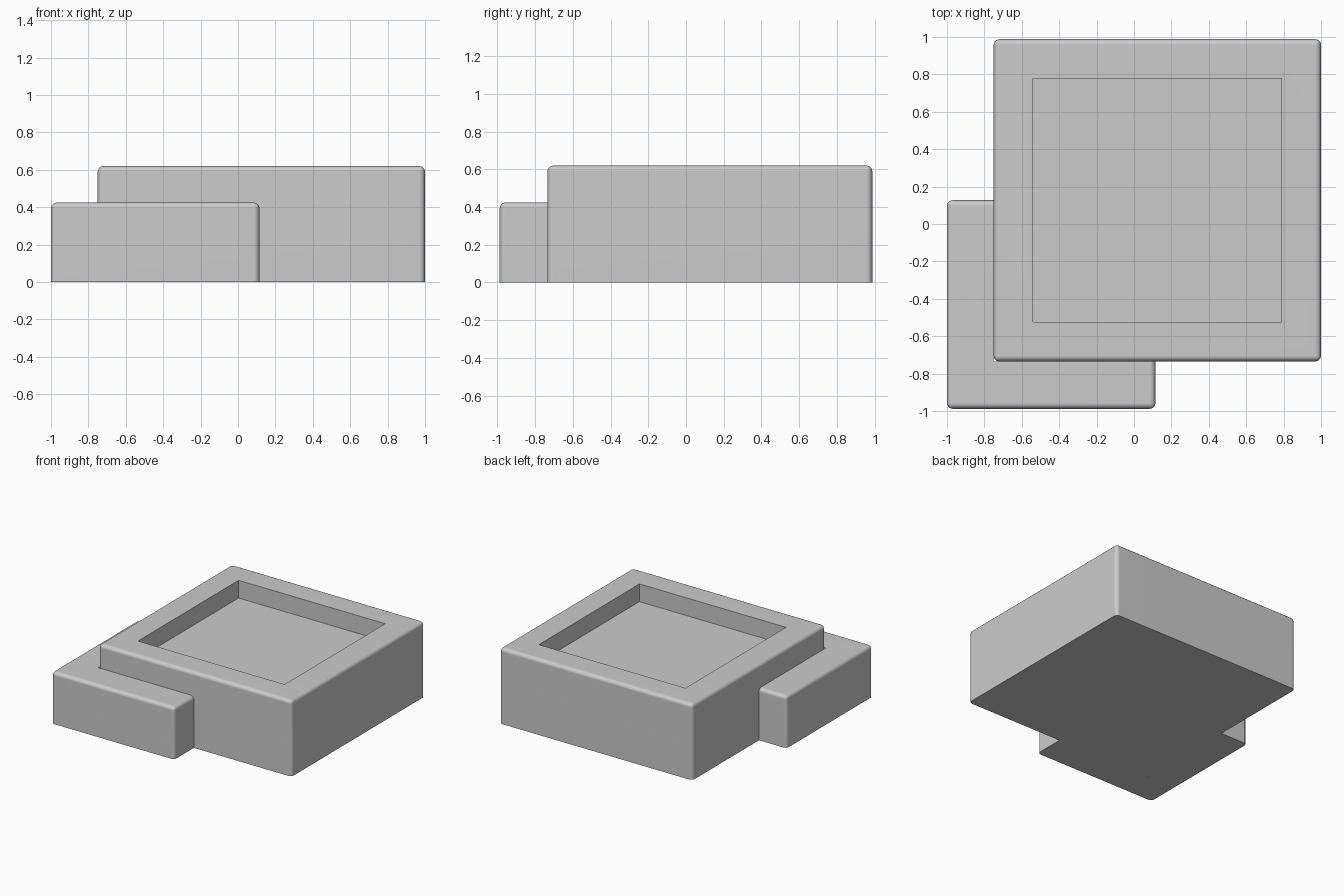
import bpy, bmesh, math

if "Cube" in bpy.data.objects:
    bpy.data.objects.remove(bpy.data.objects["Cube"])

BEVEL = 0.03


def prism(outline, height):
    """Extrude an anticlockwise outline from z = 0 up to height."""
    bm = bmesh.new()
    low = [bm.verts.new((x, y, 0)) for x, y in outline]
    top = [bm.verts.new((x, y, height)) for x, y in outline]
    n = len(outline)
    bm.faces.new(low[::-1])
    bm.faces.new(top)
    for i in range(n):
        j = (i + 1) % n
        bm.faces.new((low[i], low[j], top[j], top[i]))
    return bm


def round_edges(bm, edges):
    bmesh.ops.bevel(bm, geom=edges, offset=BEVEL, segments=3, profile=0.5,
                    affect='EDGES', clamp_overlap=True)


def finish(bm, name):
    bmesh.ops.recalc_face_normals(bm, faces=bm.faces)
    mesh = bpy.data.meshes.new(name)
    bm.to_mesh(mesh)
    bm.free()
    obj = bpy.data.objects.new(name, mesh)
    bpy.context.collection.objects.link(obj)
    bpy.ops.object.select_all(action='DESELECT')
    obj.select_set(True)
    bpy.context.view_layer.objects.active = obj
    bpy.ops.object.shade_smooth_by_angle(angle=math.radians(40))
    weighted = obj.modifiers.new("weighted_normals", 'WEIGHTED_NORMAL')
    weighted.keep_sharp = True
    return obj


# Square block: rounded outside, sharp base, square recess in the top
H = 0.62
bm = prism([(-0.75, -0.735), (1, -0.735), (1, 0.988), (-0.75, 0.988)], H)
round_edges(bm, [e for e in bm.edges if any(v.co.z > 0.1 for v in e.verts)])
bm.faces.ensure_lookup_table()
top = max((f for f in bm.faces if f.normal.z > 0.99), key=lambda f: f.calc_area())
bmesh.ops.inset_region(bm, faces=[top], thickness=0.211 - BEVEL, use_even_offset=True)
walls = bmesh.ops.extrude_discrete_faces(bm, faces=[top])
for v in walls["faces"][0].verts:
    v.co.z = H - 0.145
finish(bm, "recessed_block")

# Lower L-shaped step wrapped around the front left corner
inner = [(0.115, -0.735), (-0.75, -0.735), (-0.75, 0.127)]
bm = prism([(-1, -0.988), (0.115, -0.988)] + inner + [(-1, 0.127)], 0.425)


def touches_block(item):
    return all(v.co.x > -0.751 and v.co.y > -0.736 for v in item.verts)


bmesh.ops.delete(bm, geom=[f for f in bm.faces if touches_block(f)],
                 context='FACES')
round_edges(bm, [e for e in bm.edges
                 if any(v.co.z > 0.1 for v in e.verts) and not touches_block(e)
                 and len(e.link_faces) == 2])
finish(bm, "corner_step")
